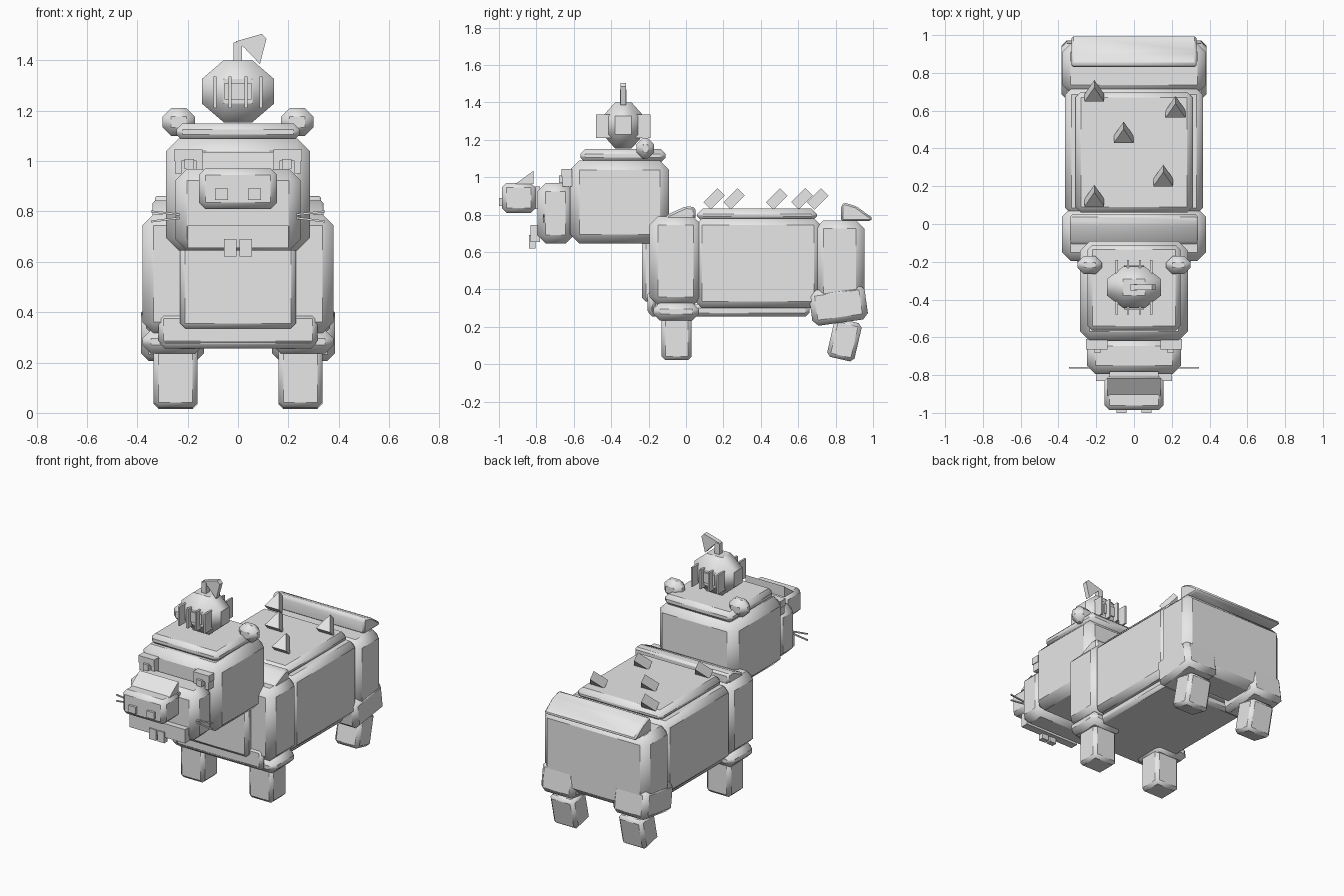
import bpy, math
from mathutils import Matrix

if "Cube" in bpy.data.objects:
    bpy.data.objects.remove(bpy.data.objects["Cube"])

grey = bpy.data.materials.new("plain grey")
grey.diffuse_color = (0.8, 0.8, 0.8, 1)
grey.use_nodes = True
grey.node_tree.nodes["Principled BSDF"].inputs["Base Color"].default_value = grey.diffuse_color


def finish(name, verts, faces, bevel=0.0):
    me = bpy.data.meshes.new(name)
    me.from_pydata(verts, [], faces)
    me.materials.append(grey)
    ob = bpy.data.objects.new(name, me)
    bpy.context.collection.objects.link(ob)
    if bevel:
        m = ob.modifiers.new("bevel", "BEVEL")
        m.width, m.segments, m.limit_method = bevel, 1, "NONE"
    bpy.ops.object.select_all(action="DESELECT")
    ob.select_set(True)
    bpy.context.view_layer.objects.active = ob
    if bevel:
        bpy.ops.object.shade_smooth_by_angle(angle=math.radians(50))
    return ob


def box(name, x, y, z, bevel=0.0, tilt=0.0):
    """Box from (min, max) ranges, optionally tilted about x."""
    c = [(r[0] + r[1]) / 2 for r in (x, y, z)]
    h = [(r[1] - r[0]) / 2 for r in (x, y, z)]
    v = [(h[0] * i, h[1] * j, h[2] * k) for i in (-1, 1) for j in (-1, 1) for k in (-1, 1)]
    f = [(0, 1, 3, 2), (4, 6, 7, 5), (0, 4, 5, 1), (2, 3, 7, 6), (0, 2, 6, 4), (1, 5, 7, 3)]
    ob = finish(name, v, f, bevel)
    ob.location = c
    ob.rotation_euler.x = math.radians(tilt)
    return ob


def prism(name, pts, a, b, axis, bevel=0.0):
    """Extrude a counter-clockwise outline along x (y,z points) or y (x,z points)."""
    n = len(pts)
    if axis == "x":
        v = [(t, p, q) for t in (a, b) for p, q in pts]
    else:
        v = [(p, t, q) for t in (b, a) for p, q in pts]
    f = [tuple(range(n))[::-1], tuple(range(n, 2 * n))]
    f += [(i, (i + 1) % n, n + (i + 1) % n, n + i) for i in range(n)]
    return finish(name, v, f, bevel)


def mid(w):
    return (-w, w)


# body blocks
box("torso", mid(.365), (.05, .72), (.30, .78), .035)
box("back_plate", mid(.31), (.06, .70), (.76, .833), .03)
box("belly_plate", mid(.31), (-.20, .66), (.255, .32), .02)
box("shoulder_block", mid(.38), (-.195, .085), (.315, .79), .045)
box("rump_block", mid(.38), (.69, .955), (.27, .77), .045)
box("chest_plate", mid(.23), (-.235, -.17), (.335, .71), .02)
box("lower_chest_plate", mid(.315), (-.205, -.16), (.265, .395), .02)

# crests over shoulders and rump
prism("shoulder_crest", [(-.12, .77), (.05, .77), (.05, .84), (0, .845), (-.10, .80)], -.34, .34, "x", .012)
prism("rump_crest", [(.83, .765), (.985, .765), (1, .78), (.91, .845), (.845, .865), (.83, .85)], -.33, .33, "x", .01)

# head
box("head", mid(.285), (-.62, -.09), (.645, 1.09), .05)
box("head_plate", mid(.245), (-.565, -.11), (1.08, 1.15), .025)
box("face", mid(.248), (-.795, -.60), (.645, .968), .045)
box("snout", mid(.155), (-.985, -.805), (.81, .97), .025)
box("snout_link", mid(.13), (-.82, -.78), (.83, .95))
prism("snout_wedge", [(-.91, .965), (-.815, .965), (-.815, 1.035)], -.14, .14, "x")
box("jaw", mid(.20), (-.832, -.78), (.655, .745))

for s, side in ((1, "right"), (-1, "left")):
    def sx(a, b):
        return (a, b) if s > 0 else (-b, -a)

    # front legs
    box(side + "_front_cuff", sx(.135, .38), (-.175, .07), (.235, .33), .035)
    box(side + "_front_leg", sx(.16, .335), (-.13, .03), (.022, .28), .02)
    # hind legs
    box(side + "_thigh", sx(.135, .385), (.665, .965), (.222, .412), .03, 8)
    box(side + "_hind_leg", sx(.16, .335), (.772, .922), (.025, .235), .02, -13)
    # ears, nostrils, teeth
    box(side + "_ear", sx(.17, .30), (-.265, -.17), (1.10, 1.21), .034)
    box(side + "_nostril", sx(.04, .092), (-1.0, -.98), (.845, .89))
    box(side + "_tooth", sx(.005, .055), (-.84, -.805), (.62, .69))
    # blocky eyes: bar, two posts and a pupil
    box(side + "_brow", sx(.14, .255), (-.665, -.61), (1.0, 1.045))
    for a, b in ((.14, .165), (.225, .25)):
        box(side + "_eye_post", sx(a, b), (-.66, -.61), (.95, 1.005))
    box(side + "_pupil", sx(.175, .212), (-.68, -.61), (.968, 1.008))
    # whiskers
    for z, dz in ((.782, .014), (.772, -.016)):
        pts = [(s * .22, z), (s * .345, z + dz), (s * .345, z + dz + .008), (s * .22, z + .008)]
        prism(side + "_whisker", pts if s > 0 else pts[::-1], -.765, -.757, "y")

# round fruit on the head
fruit = box("fruit", mid(1), mid(1), mid(1), .6)
fruit.scale = (.143, .11, .123)
fruit.location = (0, -.335, 1.277)
for s, side in ((-1, "front"), (1, "back")):
    def sy(a, b):
        return (-.335 + a, -.335 + b) if s > 0 else (-.335 - b, -.335 - a)

    for x in (-.092, -.032, .032, .092):
        box(side + "_fruit_rib", (x - .006, x + .006), sy(.05, .145), (1.21, 1.335))
    box(side + "_fruit_bar", mid(.053), sy(.09, .118), (1.245, 1.31))
prism("stem", [(-.018, 1.38), (.016, 1.38), (.016, 1.47), (-.018, 1.47)], -.352, -.318, "y")
prism("leaf", [(-.01, 1.475), (.025, 1.45), (.087, 1.385), (.113, 1.485), (.095, 1.505)], -.35, -.32, "y")

# tilted triangular spikes on the back
for x, y in ((-.21, .705), (.22, .62), (-.055, .485), (.155, .257), (-.21, .15)):
    tri = [(-.052, -.053), (.052, -.053), (0, .053)]
    ob = prism("back_spike", tri, -.028, .028, "y")
    ob.matrix_world = Matrix.Translation((x, y, .884)) @ Matrix.Rotation(math.radians(-45), 4, "X")
